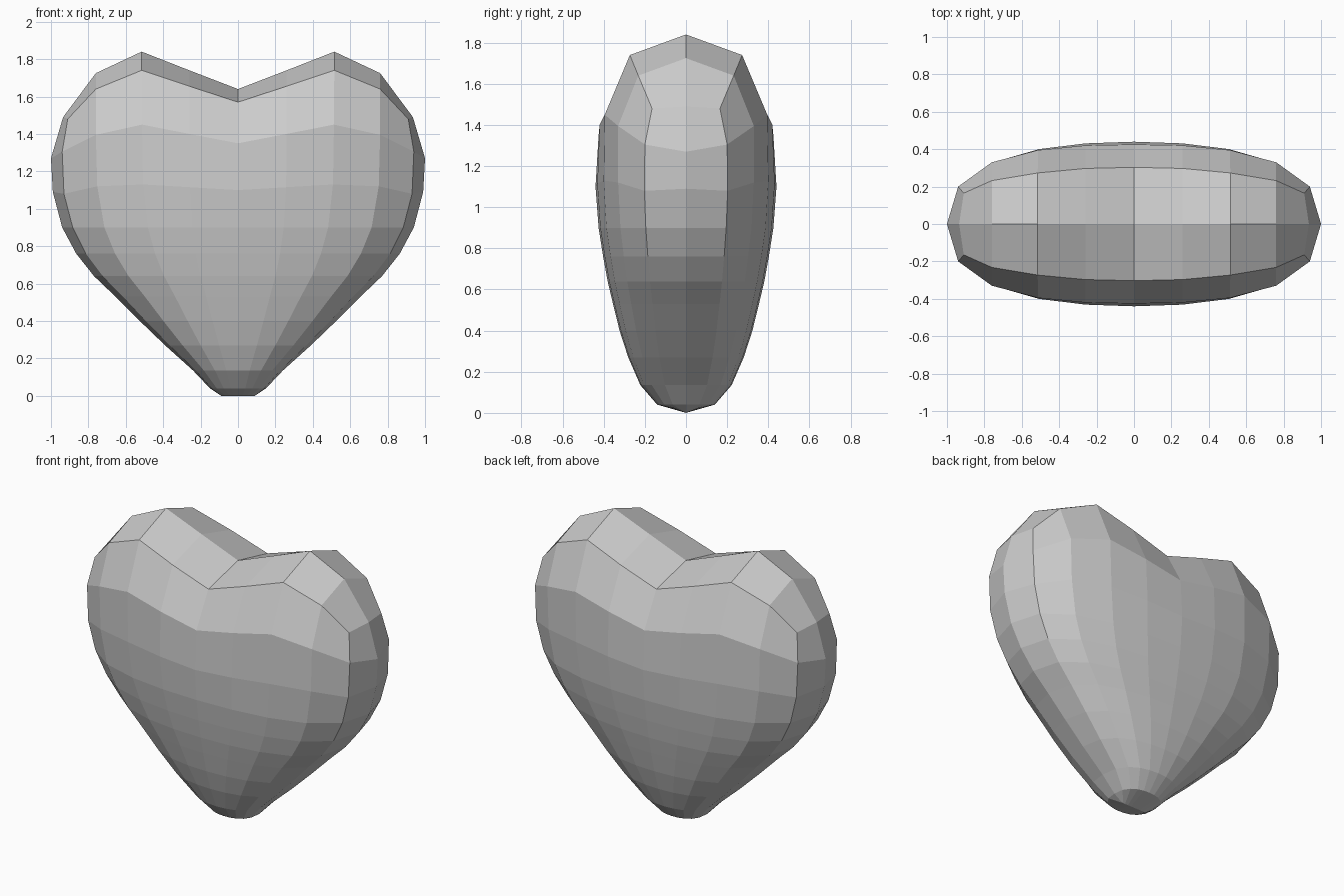
import bpy, bmesh

if "Cube" in bpy.data.objects:
    bpy.data.objects.remove(bpy.data.objects["Cube"])

# Quarter outline of a horizontal section: centre front -> side tip (unit x, unit y)
FX = [0, .26, .513, .76, .94, 1]
FY = [1, .98, .91, .75, .46, 0]


def section(hx, hy, z):
    """Scaled flat ring of the lower body."""
    return [(fx * hx, fy * hy, z) for fx, fy in zip(FX, FY)]


# Upper rows dip in the middle and swell over the two lobes
ridge_z = [1.64, 1.74, 1.84, 1.725, 1.49, 1.49]
ridge_x = [0, .26, .515, .76, .935, .935]
rows = [
    [(x, 0, z) for x, z in zip(ridge_x, ridge_z)],
    list(zip([0, .26, .515, .76, .91, .935], [.303, .297, .273, .232, .165, 0],
             [1.57, 1.655, 1.74, 1.64, 1.48, 1.49])),
    list(zip(FX, [.425, .42, .395, .33, .2, 0], [1.35, 1.40, 1.45, 1.395, 1.305, 1.27])),
    list(zip([.99 * f for f in FX], [f * .44 for f in FY], [1.10, 1.115, 1.13, 1.12, 1.08, 1.09])),
]
# Lower rows taper to the tip: half width, half depth, height
for hx, hy, z in [(.94, .425, .9), (.865, .403, .76), (.77, .381, .64), (.655, .355, .53),
                  (.525, .323, .40), (.39, .281, .27), (.24, .222, .135),
                  (.15, .14, .04), (.09, 0, 0)]:
    rows.append(section(hx, hy, z))

# Heart: mirror each quarter row to all four sides and bridge the rows
bm = bmesh.new()
for sx in (1, -1):
    for sy in (1, -1):
        grid = [[bm.verts.new((sx * x, sy * y, z)) for x, y, z in row] for row in rows]
        for a, b in zip(grid, grid[1:]):
            for i in range(len(a) - 1):
                bm.faces.new((a[i], a[i + 1], b[i + 1], b[i]))
bmesh.ops.remove_doubles(bm, verts=bm.verts[:], dist=.001)
bmesh.ops.dissolve_degenerate(bm, edges=bm.edges[:], dist=.0005)
bmesh.ops.recalc_face_normals(bm, faces=bm.faces[:])
mesh = bpy.data.meshes.new("heart")
bm.to_mesh(mesh)
bm.free()
bpy.context.collection.objects.link(bpy.data.objects.new("heart", mesh))
